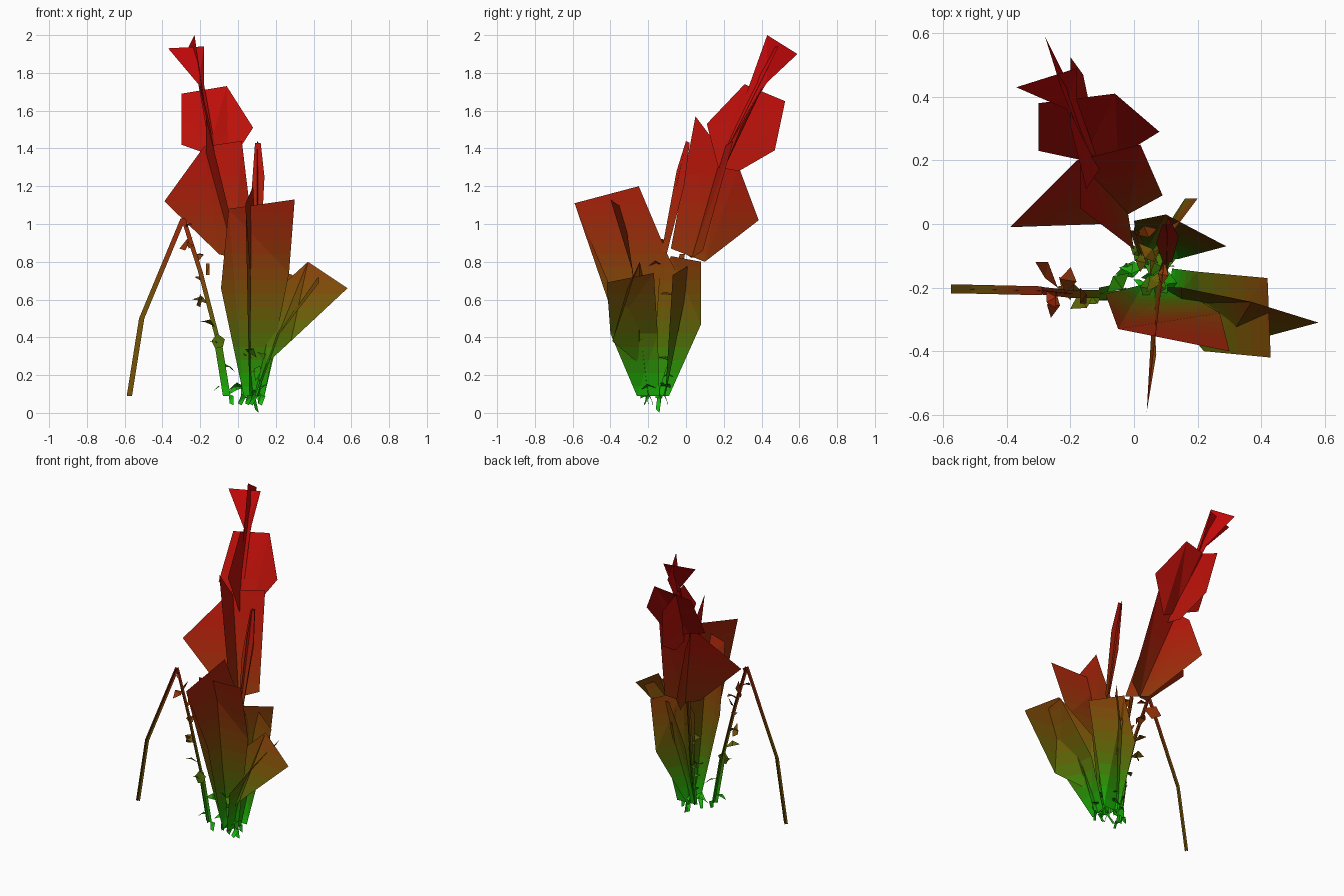
import bpy, bmesh, random
from mathutils import Vector

if "Cube" in bpy.data.objects:
    bpy.data.objects.remove(bpy.data.objects["Cube"])

random.seed(4)
BAND = 0.07
COUNT = 29

# Height-graded colours: green at the roots, brown in the middle, red on top
def lerp_stops(z):
    stops = [(0.0, (.1, .8, .08)), (.2, (.15, .62, .06)), (.4, (.34, .42, .06)), (.6, (.46, .33, .06)),
             (.9, (.58, .2, .07)), (1.3, (.7, .11, .07)), (2.1, (.8, .05, .07))]
    for (a, ca), (b, cb) in zip(stops, stops[1:]):
        if z <= b:
            t = (z - a) / (b - a)
            return [(p + (q - p) * t) ** 2.2 for p, q in zip(ca, cb)]

mats = []
for i in range(COUNT):
    m = bpy.data.materials.new("plant_tint_%02d" % i)
    m.diffuse_color = (*lerp_stops((i + .5) * BAND), 1)
    m.use_nodes = True
    m.node_tree.nodes["Principled BSDF"].inputs["Base Color"].default_value = m.diffuse_color
    mats.append(m)

def build(name, polys, min_band=0):
    """Flat sheets, sliced into height bands that each take a tint."""
    bm = bmesh.new()
    for poly in polys:
        bm.faces.new([bm.verts.new(p) for p in poly])
    bmesh.ops.triangulate(bm, faces=bm.faces[:])
    for i in range(1, COUNT):
        bmesh.ops.bisect_plane(bm, geom=bm.verts[:] + bm.edges[:] + bm.faces[:],
                               plane_co=(0, 0, i * BAND), plane_no=(0, 0, 1))
    for f in bm.faces:
        f.material_index = max(min_band, min(COUNT - 1, int(f.calc_center_median().z / BAND)))
    me = bpy.data.meshes.new(name)
    bm.to_mesh(me)
    bm.free()
    for m in mats:
        me.materials.append(m)
    ob = bpy.data.objects.new(name, me)
    bpy.context.collection.objects.link(ob)

def crossed_strips(path, w):
    """Two perpendicular ribbons along a path."""
    out = []
    for axis in (Vector((w, 0, 0)), Vector((0, w, 0))):
        for a, b in zip(path, path[1:]):
            a, b = Vector(a), Vector(b)
            out.append([a - axis, a + axis, b + axis, b - axis])
    return out

def leaflet(p, s):
    """Small bent four-sided leaf in a random direction."""
    p = Vector(p)
    d = Vector((random.uniform(-1, 1), random.uniform(-1, 1), random.uniform(-.5, .6))).normalized()
    side = d.cross(Vector((random.uniform(-.8, .8), random.uniform(-.8, .8), 1))).normalized()
    up = Vector((0, 0, s * .2))
    return [p, p + d * s * .5 + side * s * .28 + up, p + d * s, p + d * s * .5 - side * s * .28 + up]

# Lower leaves, each a pair of crossed sheets
build("front_leaf", [
    [(.03, -.19, .09), (-.09, -.22, .66), (-.05, -.33, 1.08), (.30, -.40, 1.13),
     (.27, -.28, .74), (.14, -.2, .09)],
    [(.06, -.24, .09), (.07, -.41, .69), (.04, -.59, 1.11), (.08, -.25, 1.20),
     (.1, -.09, .82), (.1, .02, .62), (.1, -.15, .09)]])
build("right_leaf", [
    [(.09, -.2, .09), (.15, -.25, .26), (.28, -.39, .38), (.58, -.31, .66), (.37, -.245, .80), (.15, -.2, .6)],
    [(.10, -.26, .09), (.22, -.40, .42), (.43, -.42, .69), (.42, -.17, .74),
     (.2, -.15, .42), (.12, -.14, .09)]])
build("back_leaf", [
    [(.05, -.16, .09), (.05, -.16, .65), (.08, -.08, .83), (.2, .08, .80),
     (.16, .08, .47), (.05, -.09, .09)],
    [(.02, -.12, .09), (0, .01, .52), (.1, .03, .79), (.29, -.07, .73), (.14, -.11, .09)]])

# Red flower in three tiers of crossed sheets
build("flower_lower_tier", [
    [(-.39, -.01, 1.12), (-.18, .2, 1.41), (.02, .25, 1.44), (.09, .09, .86),
     (-.02, .03, .82), (-.1, 0, .84)],
    [(0, -.08, .87), (-.03, .1, .8), (-.2, .385, 1.02), (-.19, .28, 1.30),
     (-.17, .2, 1.37), (-.17, .05, 1.57)]])
build("flower_middle_tier", [
    [(-.3, .38, 1.69), (-.06, .41, 1.73), (.08, .29, 1.51), (-.05, .21, 1.31), (-.16, .2, 1.37), (-.3, .23, 1.42)],
    [(-.15, .11, 1.53), (-.2, .31, 1.74), (-.2, .525, 1.65), (-.16, .47, 1.39),
     (-.12, .28, 1.28), (-.11, .17, 1.3)]])
build("flower_tip", [
    [(-.37, .43, 1.93), (-.18, .49, 1.94), (-.18, .39, 1.74), (-.12, .22, 1.4), (-.15, .2, 1.4), (-.21, .36, 1.74)],
    [(-.23, .43, 2.0), (-.28, .59, 1.90), (-.2, .43, 1.75), (-.14, .22, 1.42), (-.19, .33, 1.72)]])

# Narrow red blade
build("narrow_blade", [
    [(.09, -.12, .85), (.07, -.06, 1.15), (.09, 0, 1.43), (.12, 0, 1.43), (.14, -.04, 1.25), (.12, -.12, .85)],
    [(.1, -.13, .85), (.1, -.05, 1.28), (.1, 0, 1.44), (.11, .02, 1.43), (.12, -.01, 1.2), (.11, -.1, .85)]])

# Stems; the hanging end of the bent stem stays brown
bent = [(-.06, -.21, .09), (-.11, -.22, .4), (-.2, -.22, .75), (-.29, -.21, 1.03)]
hang = [(-.29, -.21, 1.03), (-.51, -.205, .5), (-.575, -.205, .09)]
flower = [(.03, -.14, .08), (.03, -.1, .4), (0, -.02, .84)]
blade = [(.08, -.15, .08), (.09, -.15, .4), (.1, -.12, .86)]
build("bent_stem", crossed_strips(bent, .012) + crossed_strips(bent[:2], .02))
build("bent_stem_hanging_end", crossed_strips(hang, .014), 8)
build("flower_stem", crossed_strips(flower, .014))
build("blade_stem", crossed_strips(blade, .012))

# Leaflets scattered along the stems
small = []
for path in (bent, flower, blade):
    for a, b in zip(path, path[1:]):
        for k in range(3):
            small.append(leaflet(Vector(a).lerp(Vector(b), (k + .5) / 3), random.uniform(.06, .1)))
small += [[(-.14, -.24, .38), (-.11, -.24, .42), (-.07, -.23, .39), (-.08, -.24, .35), (-.12, -.24, .34)],
          [(-.24, -.2, .93), (-.27, -.12, .92), (-.31, -.12, .87), (-.28, -.17, .86)],
          [(-.17, -.2, .79), (-.15, -.22, .79), (-.15, -.25, .73), (-.17, -.25, .73)],
          [(-.2, -.24, .63), (-.19, -.21, .6), (-.2, -.19, .56), (-.22, -.22, .57)]]
build("stem_leaflets", small)

# Leaflets and short roots around the base
base = []
for k in range(16):
    base.append(leaflet((random.uniform(.02, .12), random.uniform(-.25, -.12), random.uniform(.1, .32)), .085))
for x, y in ((.02, -.2), (.05, -.12), (.08, -.22), (.1, -.14), (.12, -.2), (-.05, -.21)):
    dx, dy = random.uniform(-.04, .02), random.uniform(-.03, .03)
    base.append([(x, y, .1), (x + .025, y + .01, .09), (x + dx + .02, y + dy, .04), (x + dx, y + dy, .05)])
base.append([(.07, -.15, .1), (.09, -.13, .09), (.11, -.14, 0), (.09, -.16, .02)])
build("base_leaflets", base)
